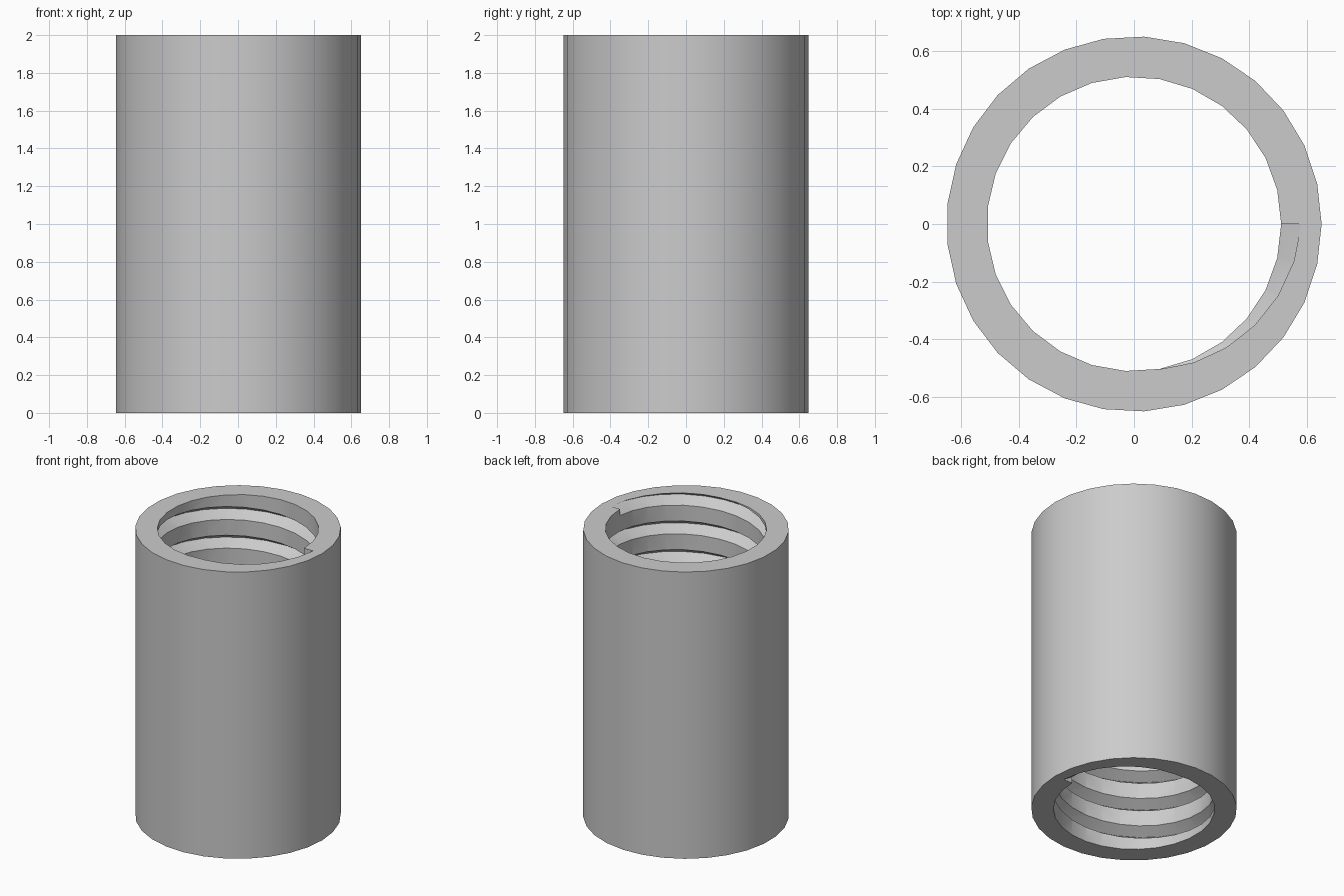
import bpy
import bmesh
import math

# Remove the default cube
cube = bpy.data.objects.get("Cube")
if cube:
    bpy.data.objects.remove(cube, do_unlink=True)

HEIGHT = 2.0
OUTER_R, BORE_R, ROOT_R = 0.65, 0.51, 0.58
OUTER_SIDES, BORE_SIDES = 29, 27
TURNS = 10
PITCH = HEIGHT / TURNS
GROOVE_HALF = 0.045      # half the groove width at the bore wall

grey = bpy.data.materials.new("plain grey")
grey.use_nodes = True
colour = (0.6, 0.6, 0.6, 1)
grey.diffuse_color = colour
grey.node_tree.nodes["Principled BSDF"].inputs["Base Color"].default_value = colour


def polar(r, angle, z):
    return (r * math.cos(angle), r * math.sin(angle), z)


def make_object(name, bm):
    bmesh.ops.recalc_face_normals(bm, faces=bm.faces[:])
    mesh = bpy.data.meshes.new(name)
    bm.to_mesh(mesh)
    bm.free()
    mesh.materials.append(grey)
    obj = bpy.data.objects.new(name, mesh)
    bpy.context.collection.objects.link(obj)
    return obj


def prism(name, radius, sides, low, high):
    bm = bmesh.new()
    rings = [[bm.verts.new(polar(radius, math.tau * i / sides, z))
              for i in range(sides)] for z in (low, high)]
    for ring in rings:
        bm.faces.new(ring)
    for i in range(sides):
        j = (i + 1) % sides
        bm.faces.new((rings[0][i], rings[0][j], rings[1][j], rings[1][i]))
    return make_object(name, bm)


def helix_cutter(name):
    # Triangular section swept up a right-hand helix, open side inside the bore
    inner = BORE_R - 0.03
    half = GROOVE_HALF * (ROOT_R - inner) / (ROOT_R - BORE_R)
    section = ((inner, -half), (ROOT_R, 0), (inner, half))
    bm = bmesh.new()
    rings = []
    for k in range(TURNS * BORE_SIDES + 1):
        turn = k / BORE_SIDES
        rings.append([bm.verts.new(polar(r, math.tau * turn, PITCH * turn + z))
                      for r, z in section])
    for a, b in zip(rings, rings[1:]):
        for i in range(3):
            j = (i + 1) % 3
            bm.faces.new((a[i], a[j], b[j], b[i]))
    bm.faces.new(rings[0])
    bm.faces.new(rings[-1])
    return make_object(name, bm)


def cut(target, cutter):
    mod = target.modifiers.new("cut", "BOOLEAN")
    mod.operation = "DIFFERENCE"
    mod.solver = "EXACT"
    mod.object = cutter
    bpy.ops.object.select_all(action="DESELECT")
    bpy.context.view_layer.objects.active = target
    target.select_set(True)
    bpy.ops.object.modifier_apply(modifier=mod.name)
    bpy.data.objects.remove(cutter, do_unlink=True)


# Sleeve body, bored through and then threaded
sleeve = prism("threaded_sleeve", OUTER_R, OUTER_SIDES, 0, HEIGHT)
cut(sleeve, prism("bore_cutter", BORE_R, BORE_SIDES, -0.2, HEIGHT + 0.2))
cut(sleeve, helix_cutter("thread_cutter"))

# Smooth walls with crisp rims and thread edges
bpy.ops.object.shade_smooth_by_angle(angle=math.radians(30))
